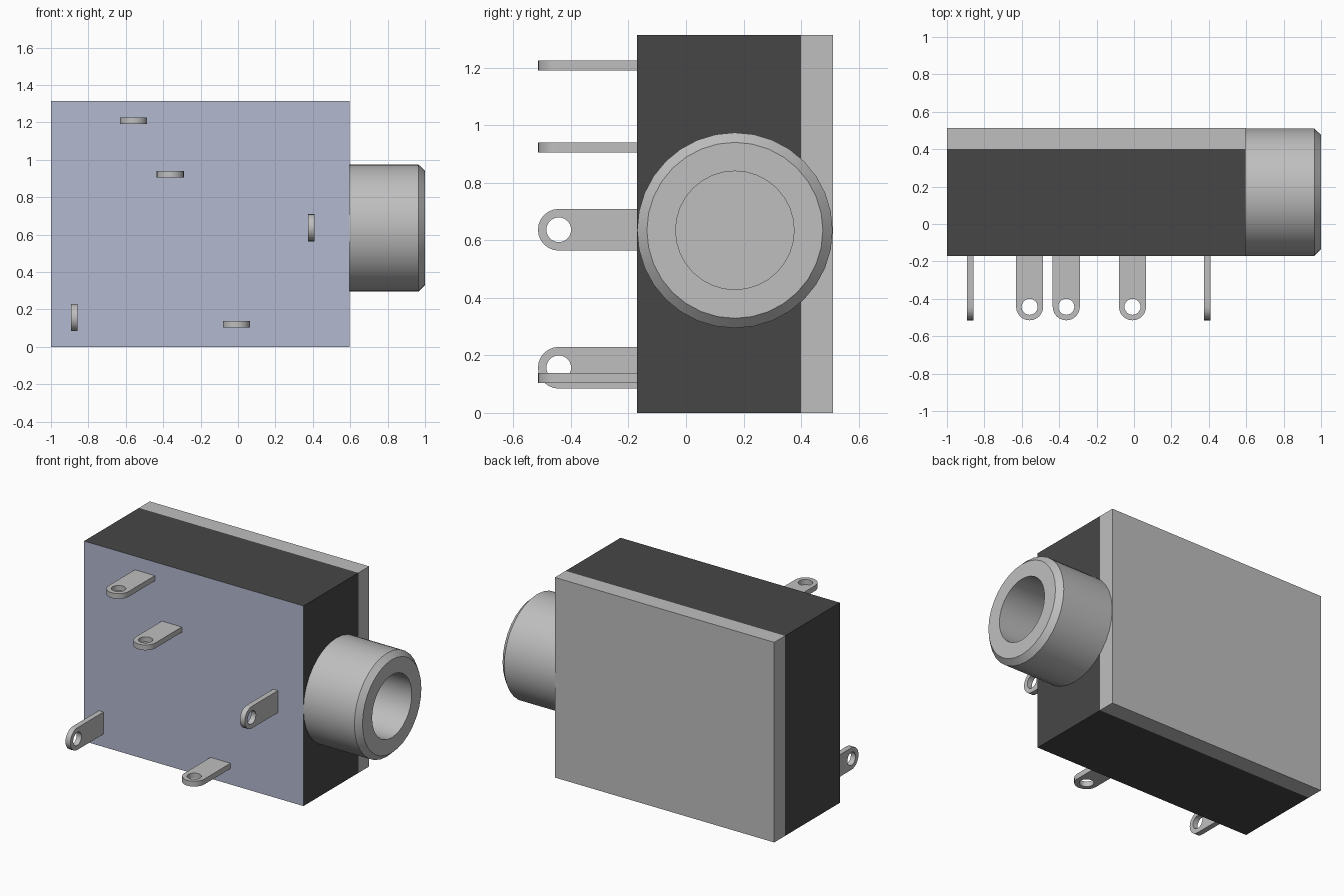
import bpy, bmesh, math
from mathutils import Matrix

cube = bpy.data.objects.get("Cube")
if cube:
    bpy.data.objects.remove(cube, do_unlink=True)


def make_material(name, rgb):
    m = bpy.data.materials.new(name)
    m.use_nodes = True
    m.diffuse_color = (*rgb, 1)
    m.node_tree.nodes["Principled BSDF"].inputs["Base Color"].default_value = (*rgb, 1)
    return m


METAL = make_material("grey metal", (0.52, 0.52, 0.52))
BLACK = make_material("dark plastic", (0.062, 0.062, 0.062))
BLUE = make_material("pale blue base", (0.45, 0.48, 0.63))


def finish(bm, name, *mats, smooth=False):
    bmesh.ops.recalc_face_normals(bm, faces=bm.faces[:])
    mesh = bpy.data.meshes.new(name)
    bm.to_mesh(mesh)
    bm.free()
    obj = bpy.data.objects.new(name, mesh)
    bpy.context.collection.objects.link(obj)
    for m in mats:
        mesh.materials.append(m)
    if smooth:
        bpy.ops.object.select_all(action='DESELECT')
        obj.select_set(True)
        bpy.context.view_layer.objects.active = obj
        bpy.ops.object.shade_smooth_by_angle(angle=math.radians(30))
    return obj


def box(name, lo, hi, *mats):
    bm = bmesh.new()
    size = [b - a for a, b in zip(lo, hi)]
    mid = [(a + b) / 2 for a, b in zip(lo, hi)]
    bmesh.ops.create_cube(bm, size=1, matrix=Matrix.Translation(mid) @ Matrix.Diagonal((*size, 1)))
    bm.normal_update()
    # a second material colours the front face
    if len(mats) > 1:
        for f in bm.faces:
            f.material_index = 1 if f.normal.y < -0.5 else 0
    return finish(bm, name, *mats)


# Housing and back plate
box("housing", (-1, -0.17, 0), (0.595, 0.40, 1.315), BLACK, BLUE)
box("back_plate", (-1, 0.40, 0), (0.595, 0.512, 1.315), METAL)


# Hollow barrel: (x, radius) profile turned about the x axis
def barrel(profile, cy, cz, sides=32):
    bm = bmesh.new()
    rings = []
    for x, r in profile:
        rings.append([bm.verts.new((x, cy + r * math.cos(2 * math.pi * i / sides),
                                    cz + r * math.sin(2 * math.pi * i / sides)))
                      for i in range(sides)])
    for a, b in zip(rings, rings[1:]):
        for i in range(sides):
            j = (i + 1) % sides
            bm.faces.new((a[i], a[j], b[j], b[i]))
    bm.faces.new(rings[0])
    bm.faces.new(rings[-1])
    finish(bm, "socket_barrel", METAL, smooth=True)


barrel([(0.58, 0.34), (0.965, 0.34), (1.0, 0.306), (1.0, 0.206), (0.605, 0.206)], 0.17, 0.635)


# Solder pin: rounded plate with an eyelet, pointing to -y
def pin(name, x, z, upright):
    w, t, hole, tip_y, n = 0.0725, 0.0175, 0.043, -0.4425, 24
    back = -0.165 - tip_y
    bm = bmesh.new()
    layers = []
    for side in (-t, t):
        inner, outer = [], []
        for i in range(n):
            c, s = math.cos(2 * math.pi * i / n), math.sin(2 * math.pi * i / n)
            inner.append((hole * c, hole * s))
            if s <= 1e-6:
                outer.append((w * c, w * s))
            else:  # straight part, stretched back to the housing
                k = max(abs(c), s)
                outer.append((w * c / k, back * s / k))
        for loop in (inner, outer):
            layers.append([bm.verts.new((x + side, tip_y + v, z + u) if upright
                                        else (x + u, tip_y + v, z + side)) for u, v in loop])
    in0, out0, in1, out1 = layers
    for a, b in ((in0, out0), (out0, out1), (out1, in1), (in1, in0)):
        for i in range(n):
            j = (i + 1) % n
            bm.faces.new((a[i], a[j], b[j], b[i]))
    finish(bm, name, METAL, smooth=True)


pin("pin_upper_outer", -0.558, 1.208, False)
pin("pin_upper_inner", -0.362, 0.923, False)
pin("pin_socket_side", 0.392, 0.637, True)
pin("pin_far_side", -0.876, 0.157, True)
pin("pin_lower", -0.008, 0.122, False)
